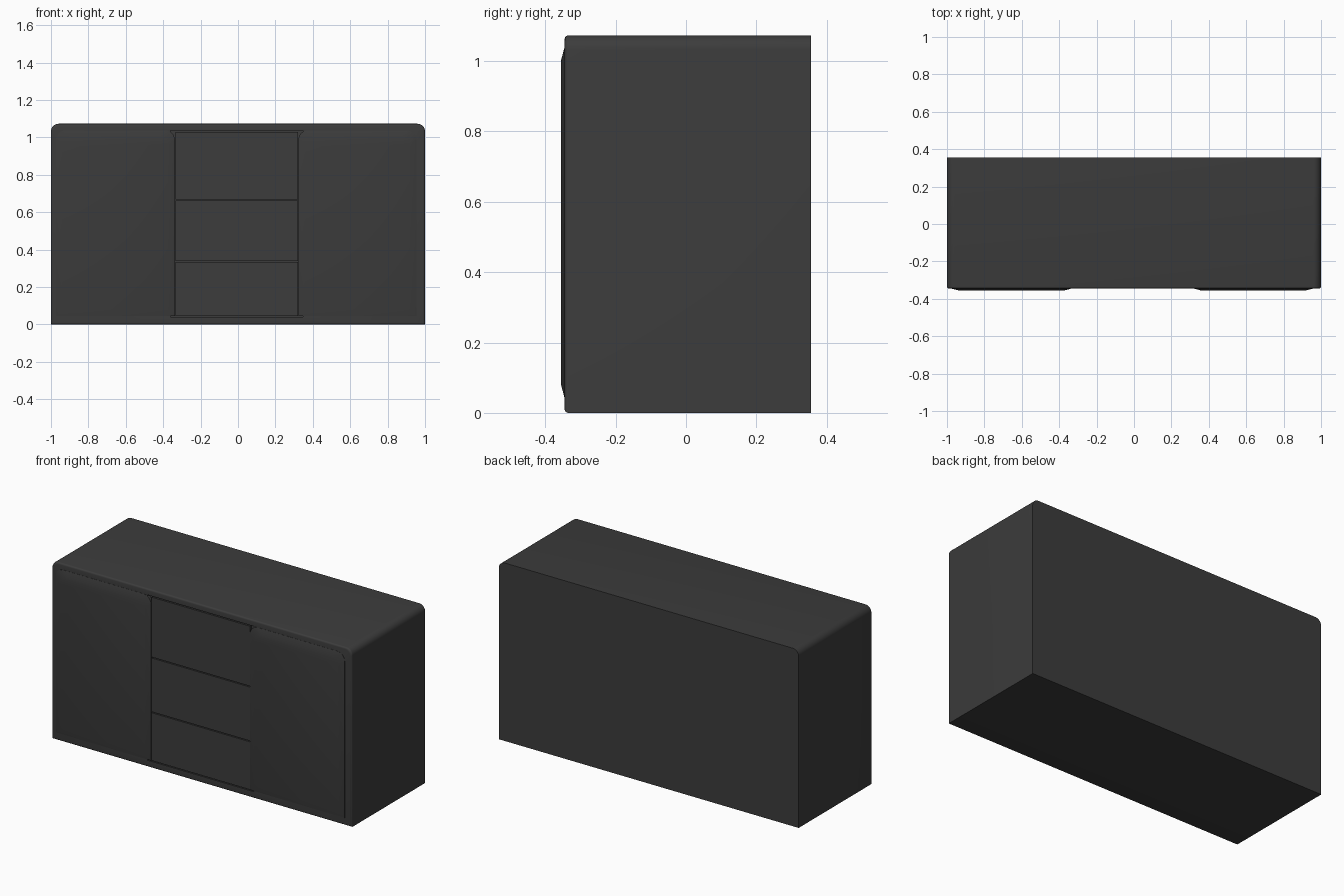
import bpy, bmesh, math

cube = bpy.data.objects.get("Cube")
if cube:
    bpy.data.objects.remove(cube, do_unlink=True)

charcoal = bpy.data.materials.new("charcoal")
charcoal.use_nodes = True
color = (0.045, 0.045, 0.045, 1)
charcoal.diffuse_color = color
bsdf = charcoal.node_tree.nodes["Principled BSDF"]
bsdf.inputs["Base Color"].default_value = color
bsdf.inputs["Roughness"].default_value = 0.6


def arch(x0, x1, z0, z1, r, steps=8):
    """Outline with a square bottom and rounded top corners."""
    pts = [(x0, z0), (x1, z0)]
    for cx, start in ((x1 - r, 0), (x0 + r, math.pi / 2)):
        for i in range(steps + 1):
            a = start + i / steps * math.pi / 2
            pts.append((cx + r * math.cos(a), z1 - r + r * math.sin(a)))
    return pts


def slab(name, x0, x1, z0, z1, r, layers):
    """Loft the outline through (y, inset) layers, back to front."""
    bm = bmesh.new()
    rings = []
    for y, d in layers:
        outline = arch(x0 + d, x1 - d, z0 + d, z1 - d, r)
        rings.append([bm.verts.new((x, y, z)) for x, z in outline])
    for a, b in zip(rings, rings[1:]):
        for i in range(len(a)):
            j = (i + 1) % len(a)
            bm.faces.new((a[i], a[j], b[j], b[i]))
    bm.faces.new(rings[0])
    bm.faces.new(rings[-1])
    bmesh.ops.recalc_face_normals(bm, faces=bm.faces)
    mesh = bpy.data.meshes.new(name)
    bm.to_mesh(mesh)
    bm.free()
    mesh.materials.append(charcoal)
    obj = bpy.data.objects.new(name, mesh)
    bpy.context.collection.objects.link(obj)
    return obj


def smooth(obj):
    bpy.ops.object.select_all(action="DESELECT")
    obj.select_set(True)
    bpy.context.view_layer.objects.active = obj
    bpy.ops.object.shade_smooth_by_angle(angle=math.radians(30))


FRONT = -0.345
BACK = 0.355

# Cabinet with a softly rounded front rim
rim = 0.01
layers = [(BACK, 0)]
for i in range(5):
    a = i / 4 * math.pi / 2
    layers.append((FRONT + rim * (1 - math.sin(a)), rim * (1 - math.cos(a))))
cabinet = slab("cabinet", -1, 1, 0, 1.073, 0.04, layers)

# Shallow pocket that leaves dark gaps around the drawers
cutter = slab("drawer_pocket_cutter", -0.362, 0.347, 0.04, 1.037, 0.001,
              [(FRONT + 0.015, 0), (FRONT - 0.05, 0)])
cutter.hide_render = True
cutter.hide_viewport = True
pocket = cabinet.modifiers.new("drawer_pocket", "BOOLEAN")
pocket.object = cutter
pocket.operation = "DIFFERENCE"
pocket.solver = "EXACT"
smooth(cabinet)

# Raised doors with sloping borders
for name, x0, x1 in (("right_door", -0.973, -0.338), ("left_door", 0.323, 0.954)):
    door = slab(name, x0, x1, 0.045, 1.037, 0.05,
                [(FRONT + 0.02, 0), (FRONT - 0.001, 0), (FRONT - 0.01, 0.034)])
    smooth(door)

# Three flush drawer fronts
for name, z0, z1 in (("bottom_drawer", 0.045, 0.333),
                     ("middle_drawer", 0.339, 0.663),
                     ("top_drawer", 0.669, 1.03)):
    slab(name, -0.335, 0.32, z0, z1, 0.001, [(FRONT + 0.02, 0), (FRONT + 0.001, 0)])
